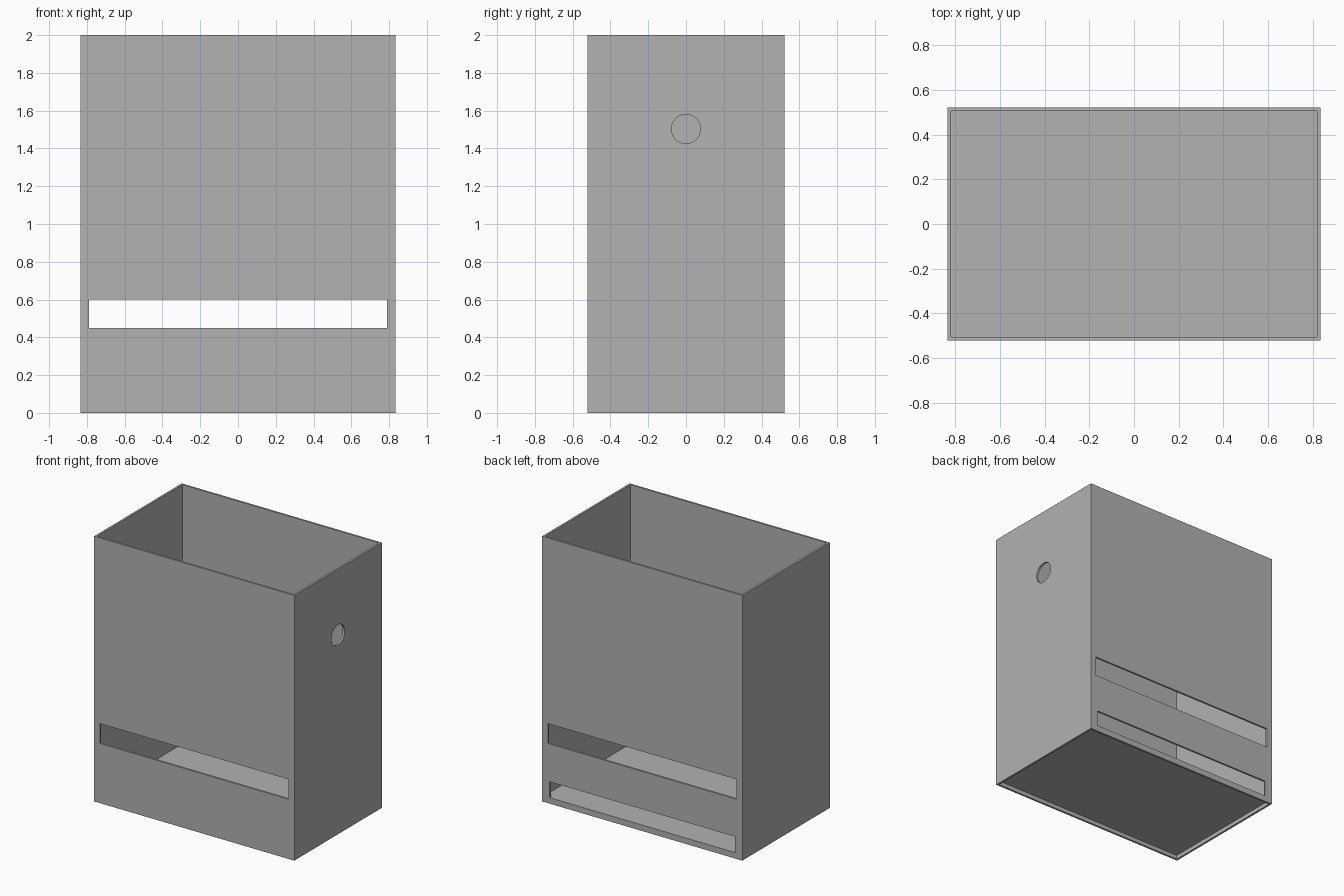
import bpy
import math

if "Cube" in bpy.data.objects:
    bpy.data.objects.remove(bpy.data.objects["Cube"], do_unlink=True)

W, D, H, T = 0.835, 0.522, 2.0, 0.015   # half width, half depth, height, wall

grey = bpy.data.materials.new("plain grey")
grey.use_nodes = True
colour = (0.445, 0.445, 0.445, 1)
grey.diffuse_color = colour
grey.node_tree.nodes["Principled BSDF"].inputs["Base Color"].default_value = colour


def box(name, x0, x1, y0, y1, z0, z1):
    """Box between two corners."""
    bpy.ops.mesh.primitive_cube_add(
        size=1, location=((x0 + x1) / 2, (y0 + y1) / 2, (z0 + z1) / 2))
    ob = bpy.context.object
    ob.name = name
    ob.scale = (x1 - x0, y1 - y0, z1 - z0)
    bpy.ops.object.transform_apply(location=False, rotation=False, scale=True)
    ob.data.materials.append(grey)
    return ob


def cut(target, cutter):
    """Subtract the cutter, then discard it."""
    cutter.hide_render = True
    mod = target.modifiers.new("cut", "BOOLEAN")
    mod.operation = "DIFFERENCE"
    mod.solver = "EXACT"
    mod.object = cutter
    bpy.context.view_layer.objects.active = target
    bpy.ops.object.modifier_apply(modifier=mod.name)
    bpy.data.objects.remove(cutter, do_unlink=True)


# Four thin walls, open above and below
walls = box("walls", -W, W, -D, D, 0, H)
cut(walls, box("hollow", -W + T, W - T, -D + T, D - T, -1, H + 1))

# Slot through front and back, and a lower slot in the back only
cut(walls, box("slot_cutter", -0.788, 0.788, -1, 1, 0.45, 0.60))
cut(walls, box("low_slot_cutter", -0.773, 0.773, 0.4, 0.7, 0.045, 0.165))

# Round hole in one side wall
bpy.ops.mesh.primitive_cylinder_add(
    vertices=64, radius=0.077, depth=0.3, location=(W, 0, 1.503),
    rotation=(0, math.pi / 2, 0))
hole = bpy.context.object
hole.data.materials.append(grey)
cut(walls, hole)

# Floor panel raised slightly inside the walls
box("floor", -W + T, W - T, -D + T, D - T, 0.03, 0.045)
